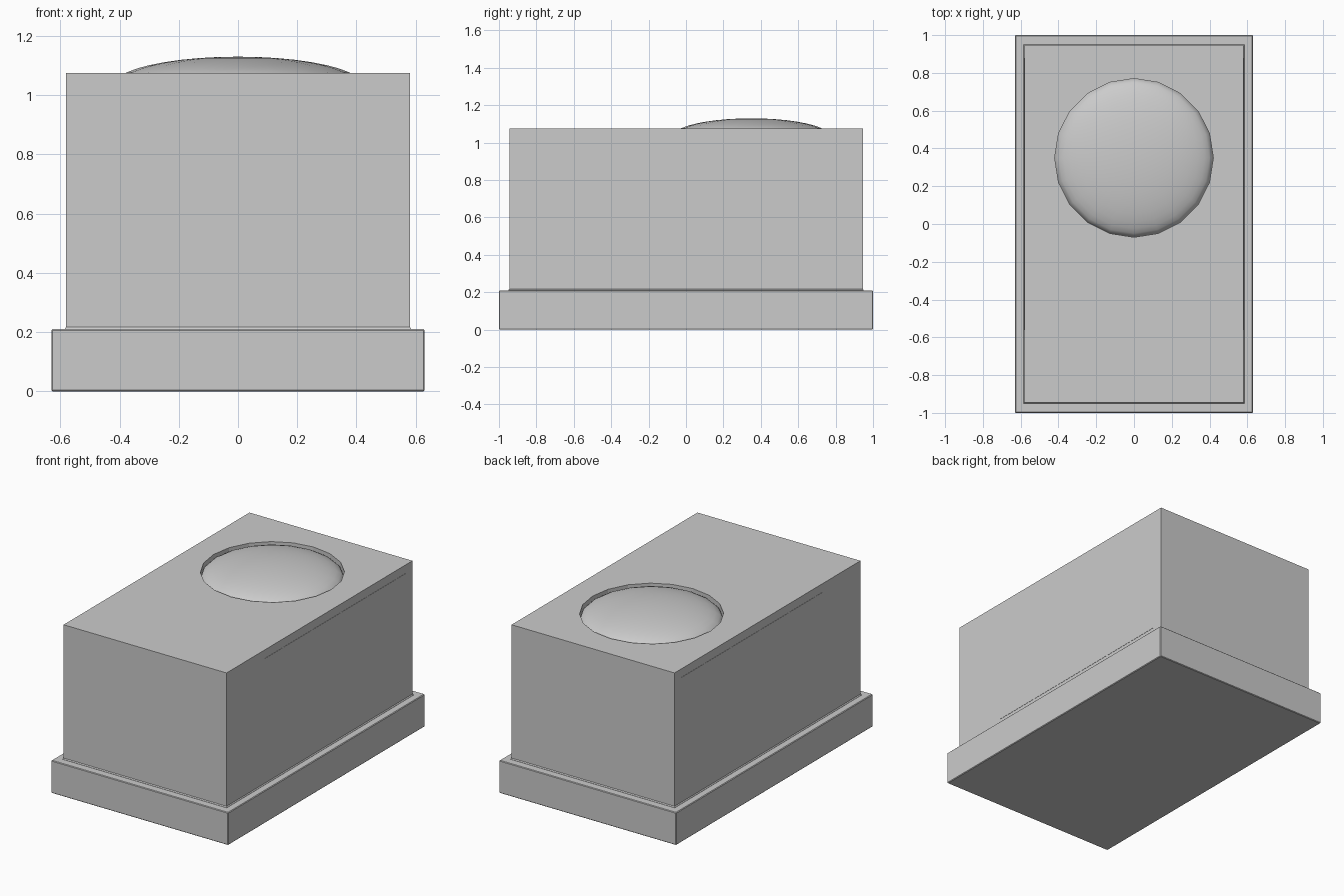
import bpy, bmesh, math

if "Cube" in bpy.data.objects:
    bpy.data.objects.remove(bpy.data.objects["Cube"])

BASE_TOP, BODY_TOP = 0.21, 1.075
HX, HY = 0.58, 0.945
DOME_Y, DOME_R, DOME_Z, DOME_H = 0.35, 0.42, 1.034, 0.096


def finish(name, bm):
    mesh = bpy.data.meshes.new(name)
    bmesh.ops.recalc_face_normals(bm, faces=bm.faces)
    bm.to_mesh(mesh)
    bm.free()
    ob = bpy.data.objects.new(name, mesh)
    bpy.context.collection.objects.link(ob)
    return ob


def loft_box(name, sections):
    """Stack rectangular sections (half x, half y, z) into a closed box."""
    bm = bmesh.new()
    rings = [[bm.verts.new((sx * hx, sy * hy, z))
              for sx, sy in ((-1, -1), (1, -1), (1, 1), (-1, 1))]
             for hx, hy, z in sections]
    for a, b in zip(rings, rings[1:]):
        for i in range(4):
            j = (i + 1) % 4
            bm.faces.new((a[i], a[j], b[j], b[i]))
    bm.faces.new(rings[0][::-1])
    bm.faces.new(rings[-1])
    return finish(name, bm)


# Plinth with slightly softened edges
base = loft_box("base", [(0.63, 1.0, 0), (0.63, 1.0, BASE_TOP)])
bevel = base.modifiers.new("soft_edges", 'BEVEL')
bevel.width = 0.004
bevel.segments = 1

# Main body with a tiny flare where it meets the plinth
body = loft_box("body", [(HX + 0.005, HY + 0.005, BASE_TOP - 0.02),
                         (HX + 0.005, HY + 0.005, BASE_TOP + 0.001),
                         (HX, HY, BASE_TOP + 0.007),
                         (HX, HY, BODY_TOP)])

# Round socket for the dome
bpy.ops.mesh.primitive_cylinder_add(vertices=20, radius=DOME_R, depth=0.2,
                                    location=(0, DOME_Y, DOME_Z - 0.02 + 0.1))
cutter = bpy.context.object
cutter.name = "socket_cutter"
cutter.hide_render = True
cutter.hide_set(True)
cut = body.modifiers.new("socket", 'BOOLEAN')
cut.operation = 'DIFFERENCE'
cut.solver = 'EXACT'
cut.object = cutter

# Almost flush panels on both long sides
for side, label in ((-1, "left"), (1, "right")):
    bpy.ops.mesh.primitive_cube_add(size=1, location=(side * HX, 0.16, 0.645))
    panel = bpy.context.object
    panel.name = label + "_side_panel"
    panel.scale = (0.003, 1.44, 0.75)

# Flattened dome button, lower half removed
bpy.ops.mesh.primitive_uv_sphere_add(segments=20, ring_count=20, radius=1,
                                     location=(0, DOME_Y, DOME_Z))
dome = bpy.context.object
dome.name = "dome_button"
bm = bmesh.new()
bm.from_mesh(dome.data)
bmesh.ops.delete(bm, geom=[v for v in bm.verts if v.co.z < -0.01], context='VERTS')
bmesh.ops.holes_fill(bm, edges=[e for e in bm.edges if e.is_boundary], sides=0)
bm.to_mesh(dome.data)
bm.free()
dome.scale = (DOME_R, DOME_R, DOME_H)
bpy.ops.object.transform_apply(location=False, rotation=False, scale=True)
bpy.ops.object.shade_smooth_by_angle(angle=math.radians(50))
